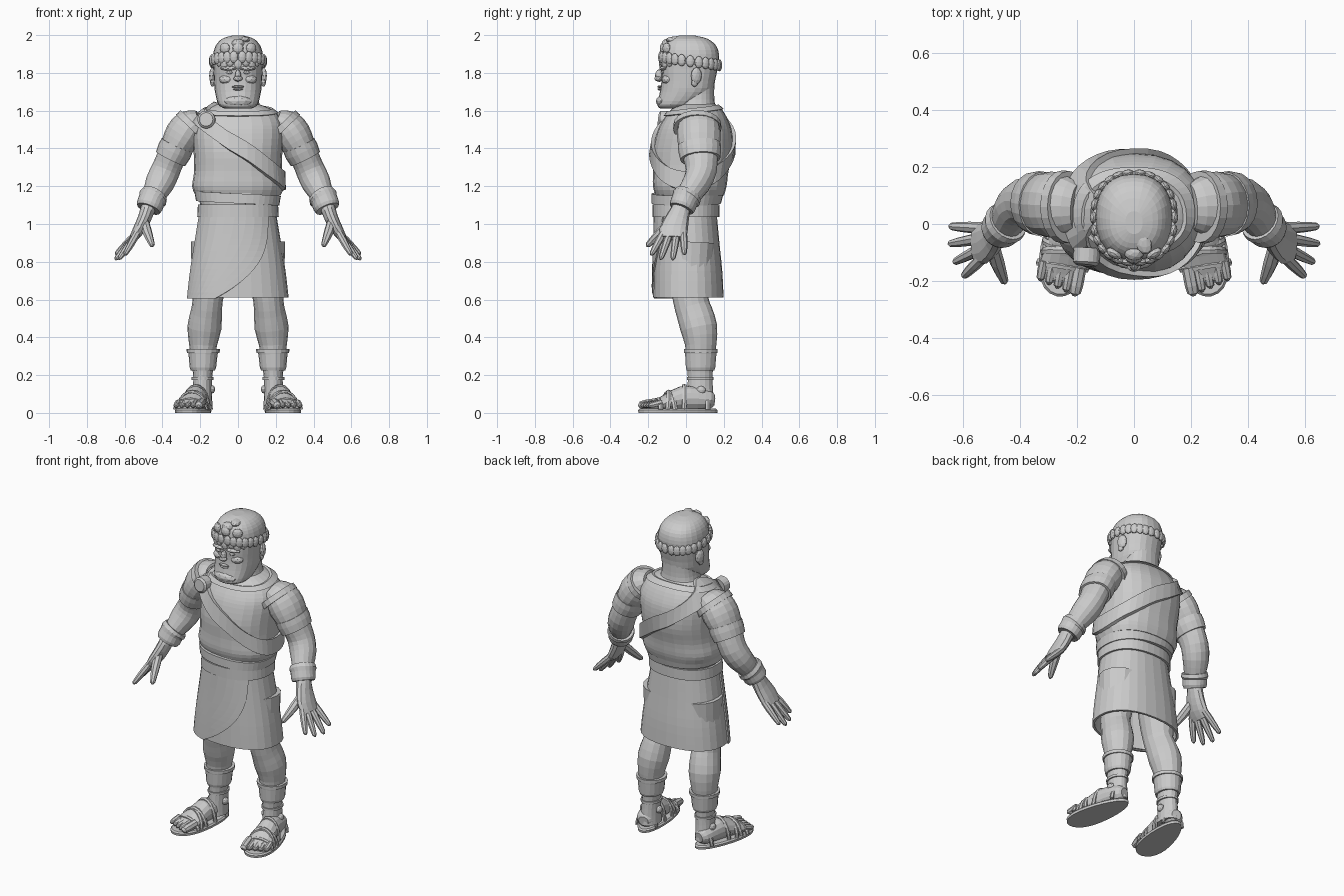
import bpy, bmesh, math
from mathutils import Vector, Matrix

if "Cube" in bpy.data.objects:
    bpy.data.objects.remove(bpy.data.objects["Cube"])

stone = bpy.data.materials.new("grey_stone")
stone.diffuse_color = (0.6, 0.6, 0.6, 1)
stone.use_nodes = True
stone.node_tree.nodes["Principled BSDF"].inputs["Base Color"].default_value = stone.diffuse_color
TAU = math.tau


def finish(name, bm, mirror):
    bmesh.ops.recalc_face_normals(bm, faces=bm.faces)
    me = bpy.data.meshes.new(name)
    bm.to_mesh(me)
    bm.free()
    me.materials.append(stone)
    ob = bpy.data.objects.new(name, me)
    bpy.context.collection.objects.link(ob)
    if mirror:
        ob.modifiers.new("mirror", 'MIRROR')
    return ob


def smooth(rows, sub=3):
    """Catmull-Rom resampling of rows of numbers."""
    out = []
    for i in range(len(rows) - 1):
        a, b, c, d = rows[max(i - 1, 0)], rows[i], rows[i + 1], rows[min(i + 2, len(rows) - 1)]
        for k in range(sub):
            t = k / sub
            out.append([0.5 * (2 * q + (r - p) * t + (2 * p - 5 * q + 4 * r - s) * t * t
                               + (3 * q - p - 3 * r + s) * t ** 3)
                        for p, q, r, s in zip(a, b, c, d)])
    return out + [list(rows[-1])]


def add_rings(bm, rings, closed=False):
    vs = [[bm.verts.new(p) for p in r] for r in rings]
    n = len(vs[0])
    for i in range(len(vs) - (0 if closed else 1)):
        lo, hi = vs[i], vs[(i + 1) % len(vs)]
        for j in range(n):
            k = (j + 1) % n
            bm.faces.new((lo[j], lo[k], hi[k], hi[j]))
    if not closed:
        bm.faces.new(vs[0])
        bm.faces.new(vs[-1])


def skin(name, rings, closed=False, mirror=False):
    bm = bmesh.new()
    add_rings(bm, rings, closed)
    return finish(name, bm, mirror)


# Body surfaces: rows of (z, centre y, half width x, half depth y)
def spot(rows, z, a, off=0.0, n=2.3):
    z2 = min(max(z, rows[0][0]), rows[-1][0])
    for lo, hi in zip(rows, rows[1:]):
        if z2 <= hi[0]:
            break
    t = (z2 - lo[0]) / max(hi[0] - lo[0], 1e-6)
    _, cy, rx, ry = [p + (q - p) * t for p, q in zip(lo, hi)]
    c, s = math.cos(a), math.sin(a)
    return Vector(((rx + off) * math.copysign(abs(c) ** (2 / n), c),
                   cy + (ry + off) * math.copysign(abs(s) ** (2 / n), s), z))


def body(name, rows, seg=24):
    return skin(name, [[spot(rows, r[0], TAU * i / seg) for i in range(seg)] for r in rows])


def wrap(name, rows, zf, half, off, lift=0.0, seg=40):
    """Band of cloth lying around a body surface."""
    rings = []
    for i in range(seg):
        a = TAU * i / seg
        z = zf(a)
        r = [spot(rows, z - half, a, -.012), spot(rows, z - half, a, off),
             spot(rows, z + half, a, off), spot(rows, z + half, a, -.012)]
        r[1].z += lift
        r[2].z += lift
        rings.append(r)
    return skin(name, rings, closed=True)


def tube_rings(pts, seg=16, ref=(0, 1, 0)):
    """pts: (x, y, z, radius across ref, radius along ref)"""
    rings = []
    for i, p in enumerate(pts):
        t = (Vector(pts[min(i + 1, len(pts) - 1)][:3]) - Vector(pts[max(i - 1, 0)][:3])).normalized()
        u = t.cross(Vector(ref)).normalized()
        v = u.cross(t)
        rings.append([Vector(p[:3]) + u * p[3] * math.cos(TAU * j / seg)
                      + v * p[4] * math.sin(TAU * j / seg) for j in range(seg)])
    return rings


def tubes(name, paths, seg=16, ref=(0, 1, 0), mirror=True):
    bm = bmesh.new()
    for p in paths:
        add_rings(bm, tube_rings(p, seg, ref))
    return finish(name, bm, mirror)


def blobs(name, items, mirror=False, sub=2):
    """items: (location, scale, turn about z)"""
    bm = bmesh.new()
    for loc, sc, turn in items:
        m = Matrix.Translation(loc) @ Matrix.Rotation(turn, 4, 'Z') @ Matrix.Diagonal((*sc, 1))
        bmesh.ops.create_icosphere(bm, subdivisions=sub, radius=1, matrix=m)
    return finish(name, bm, mirror)


# Tunic top, waist and neck
torso = smooth([(1.15, .02, .225, .18), (1.2, .02, .243, .195), (1.28, .025, .232, .2),
                (1.38, .035, .235, .212), (1.48, .045, .243, .2), (1.54, .05, .235, .178),
                (1.6, .055, .19, .14), (1.635, .055, .11, .1)])
waist = [(1.02, 0, .205, .165), (1.1, 0, .2, .165), (1.18, .01, .215, .175)]
body("tunic_top", torso)
body("waist", waist)
body("neck", smooth([(1.56, .06, .16, .115), (1.61, .055, .125, .105), (1.66, .05, .108, .1), (1.74, .06, .1, .09)]))
wrap("belt", waist, lambda a: 1.07, .032, .012)
wrap("waist_sash", waist, lambda a: 1.135 - .012 * math.cos(a), .026, .018)
wrap("tunic_collar", torso, lambda a: 1.597 + .018 * math.sin(a), .012, .008, .006)
wrap("shoulder_sash", torso, lambda a: 1.405 - .185 * math.cos(a), .048, .018, .01)
skin("brooch", tube_rings([(-.165, -.085, 1.55, .047, .047), (-.168, -.135, 1.553, .047, .047),
                           (-.169, -.145, 1.554, .036, .036)], 18, (0, 0, 1)))

# Wrapped skirt, open underneath, with an overlapping front panel
skirt = smooth([(.61, .012, .268, .187), (.75, .01, .252, .182), (.9, .005, .228, .172), (1.05, 0, .203, .163)])
rings = [[spot(skirt, r[0], TAU * i / 28, off) for i in range(28)]
         for off, rs in ((0, skirt[::-1]), (-.014, skirt)) for r in rs]
skin("skirt", rings)
panel = []
for k in range(15):
    t = k / 14
    z = 1.045 - .44 * t
    c = (.155 - .275 * t ** 3) / (.205 + .063 * t)
    end = -math.acos(math.copysign(abs(c) ** 1.15, c))
    angs = [-math.pi * .93 + (end + math.pi * .93) * j / 10 for j in range(11)]
    panel.append([spot(skirt, z, a, .008) for a in angs] + [spot(skirt, z, a, -.006) for a in angs[::-1]])
skin("skirt_panel", panel)

# Head with face
head = smooth([(1.612, -.075, .07, .062), (1.632, -.05, .103, .102), (1.7, 0, .122, .138), (1.76, .012, .127, .142),
               (1.82, .017, .13, .15), (1.88, .024, .134, .152), (1.94, .022, .12, .14),
               (1.98, .015, .085, .1), (1.998, .005, .03, .04)])
body("head", head)
blobs("nose", [((0, -.142, 1.785), (.016, .022, .034), 0), ((0, -.148, 1.77), (.025, .02, .015), 0)])
blobs("lips", [((0, -.14, 1.727), (.034, .012, .007), 0), ((0, -.138, 1.714), (.028, .013, .007), 0)])
blobs("beard", [((0, -.125, 1.65), (.075, .035, .032), 0)])
blobs("brows_and_cheeks", [((.05, -.122, 1.824), (.046, .018, .012), .2),
                           ((.062, -.1, 1.765), (.04, .028, .025), .3)], True)
blobs("eyes", [((.046, -.125, 1.802), (.018, .009, .009), .15)], True)
blobs("ears", [((.135, .055, 1.785), (.016, .03, .045), .35), ((.135, .045, 1.748), (.012, .018, .022), .3)], True)

# Hair locks and leaf wreath
locks = []
for i in range(7):
    a = -math.pi / 2 + (i - 3) * .27
    locks.append((spot(head, 1.862 - .012 * (i % 2), a), (.012, .022, .03), a))
    if i % 2:
        locks.append((spot(head, 1.93, a), (.018, .03, .03), a))
blobs("hair_locks", locks + [((0, -.1, 1.955), (.035, .03, .026), 0), ((.03, -.06, 1.975), (.03, .05, .018), .4)])
leaf_z = lambda a: 1.862 - .022 * math.sin(a)
wrap("wreath_band", head, leaf_z, .014, .01)
blobs("wreath_leaves", [(spot(head, leaf_z(a), a, .008), (.013, .023, .032), a)
                        for a in (TAU * i / 26 for i in range(26))])

# Arms, sleeves and cuffs
arm = [(.2, .06, 1.555, .05, .08), (.25, .065, 1.525, .088, .108), (.29, .068, 1.47, .098, .116),
       (.325, .07, 1.41, .086, .108), (.355, .077, 1.35, .076, .092), (.385, .08, 1.28, .077, .082),
       (.415, .055, 1.215, .077, .075), (.445, .01, 1.15, .06, .064), (.475, -.025, 1.08, .046, .053)]
tubes("arms", [smooth(arm, 2)])
tubes("sleeve_hems", [[(.322, .07, 1.418, .09, .114), (.337, .073, 1.385, .092, .113), (.357, .076, 1.345, .086, .106)]], 20)
tubes("armhole_edges", [[(.228, .06, 1.53, .105, .126), (.252, .06, 1.505, .107, .128)]], 20)
tubes("wrist_cuffs", [[(.441, .012, 1.155, .072, .074), (.451, .002, 1.138, .078, .079), (.457, -.006, 1.125, .071, .072),
                       (.468, -.018, 1.095, .071, .07), (.474, -.024, 1.08, .064, .064)]], 20)

# Hands with spread fingers
tubes("palms", [smooth([(.47, -.02, 1.1, .04, .045), (.495, -.045, 1.03, .036, .062),
                        (.525, -.065, .97, .032, .075), (.555, -.07, .925, .022, .07)], 2)], 12)
tips = [(.6, -.185, .835), (.632, -.135, .812), (.65, -.07, .81), (.648, -.008, .838)]
fingers = []
for i, tip in enumerate(tips):
    a, b = Vector((.535, -.122 + .036 * i, .95)), Vector(tip)
    fingers.append([(*a.lerp(b, t), r, r) for t, r in ((0, .02), (.35, .02), (.7, .017), (.93, .013), (1, .005))])
fingers.append([(.495, -.08, 1.01, .025, .025), (.48, -.135, .955, .025, .026), (.465, -.175, .915, .02, .02),
                (.455, -.2, .89, .015, .015), (.452, -.208, .88, .005, .005)])
tubes("fingers", fingers, 8, (1, 0, 0))

# Legs with bound calves
leg = [(.14, .03, .9, .11, .12), (.15, .025, .72, .095, .11), (.16, .025, .6, .08, .094), (.168, .045, .53, .083, .096),
       (.178, .068, .45, .09, .098), (.185, .078, .36, .074, .083), (.186, .075, .25, .058, .07),
       (.187, .075, .18, .049, .065), (.19, .075, .1, .052, .07), (.19, .075, .04, .055, .075)]
tubes("legs", [smooth(leg, 2)])
tubes("calf_wraps", [[(.184, .078, .335, .084, .088), (.185, .078, .31, .077, .084), (.186, .077, .24, .07, .079),
                      (.186, .077, .225, .064, .074)]], 18)
tubes("calf_ties", [[(.184, .078, .338, .088, .091), (.184, .078, .318, .087, .09)],
                    [(.187, .075, .19, .058, .071), (.187, .075, .175, .058, .071)]], 18)

# Feet on sandals, turned outward
fwd, side, mid = Vector((.19, -.98, 0)), Vector((.98, .19, 0)), Vector((.23, -.043, 0))


def on_foot(d, w, z):
    return mid + fwd * d + side * w + Vector((0, 0, z))


def sole(z, grow):
    return [on_foot((.213 + grow) * math.cos(a), (.085 + grow + .018 * math.cos(a)) * math.sin(a)
                    * (1 + .12 * math.cos(a) ** 2), z) for a in (TAU * i / 28 for i in range(28))]


skin("sandal_soles", [sole(0, 0), sole(.014, .002), sole(.022, -.006)], mirror=True)
foot = [(-.195, .03, .065, .03), (-.17, .053, .068, .05), (-.1, .06, .075, .062), (-.02, .062, .075, .066),
        (.06, .074, .055, .044), (.13, .08, .038, .026), (.16, .07, .034, .018)]
tubes("feet", [smooth([(*on_foot(d, 0, z), w, h) for d, w, z, h in foot], 2)], 14, (0, 0, 1))
toes = []
for i in range(5):
    w, big = -.06 + .032 * i, .024 if i == 0 else .017
    end = .2 - .007 * i
    toes.append([(*on_foot(d, w, z), r, r) for d, z, r in ((.1, .055, big), (end - .035, .045, big),
                                                           (end - .01, .04, big * .85), (end, .036, big * .35))])
tubes("toes", toes, 8, (0, 0, 1))
straps = []
for d0, d1, w, h in ((.1, .11, .087, .075), (.03, .07, .078, .115), (.07, .03, .08, .11),
                     (-.05, -.02, .07, .145), (-.15, -.15, .062, .1)):
    straps.append([(*on_foot(d0 + (d1 - d0) * k / 10, -w * math.cos(math.pi * k / 10),
                             .018 + (h - .018) * math.sin(math.pi * k / 10)), .008, .014) for k in range(11)])
tubes("sandal_straps", straps, 6, fwd)
blobs("ankle_bones", [((.137, .07, .125), (.016, .025, .022), 0), ((.242, .08, .12), (.016, .025, .022), 0)], True)
